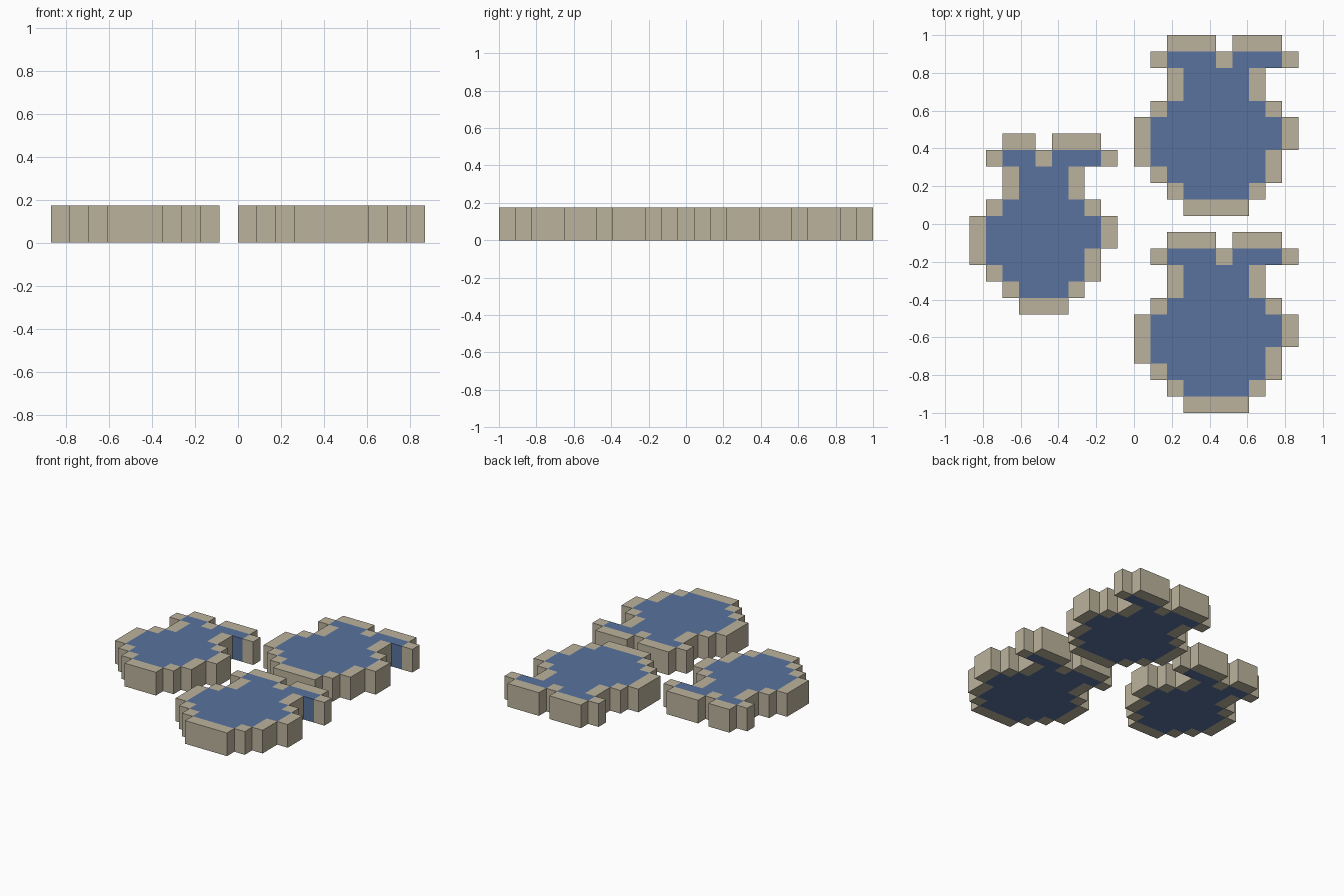
import bpy, bmesh

if "Cube" in bpy.data.objects:
    bpy.data.objects.remove(bpy.data.objects["Cube"])

U = 2 / 23          # one square cell
H = 2 * U           # tile thickness

# Fish outline on a cell grid, tail row first: R = rim, B = blue body
WIDE = ["..RRR.RRR.",
        ".RBBBRBBBR",
        "..RBBBBR..",
        "..RBBBBR..",
        ".RBBBBBBR.",
        "RBBBBBBBBR",
        "RBBBBBBBBR",
        "RBBBBBBBR.",
        ".RBBBBBBR.",
        "..RBBBBR..",
        "...RRRR..."]
NARROW = [r[:4] + r[5:] for r in WIDE]   # same fish, one column slimmer


def material(name, col):
    m = bpy.data.materials.new(name)
    m.diffuse_color = (*col, 1)
    m.use_nodes = True
    m.node_tree.nodes["Principled BSDF"].inputs["Base Color"].default_value = m.diffuse_color
    return m


MATS = [material("sand_rim", (0.50, 0.45, 0.34)),
        material("blue_body", (0.098, 0.17, 0.337))]


def fish_tile(name, rows, ox, oy):
    """Slab made of cells; walls only where a cell borders empty space."""
    cells = {(c, len(rows) - 1 - r): "RB".index(ch)
             for r, row in enumerate(rows) for c, ch in enumerate(row) if ch != "."}
    bm = bmesh.new()

    def face(pts, mat):
        f = bm.faces.new([bm.verts.new(((ox + x) * U, (oy + y) * U, z)) for x, y, z in pts])
        f.material_index = mat

    for (x, y), mat in cells.items():
        ring = [(x, y), (x + 1, y), (x + 1, y + 1), (x, y + 1)]
        face([(*p, H) for p in ring], mat)
        face([(*p, 0) for p in reversed(ring)], mat)
        for i, (dx, dy) in enumerate([(0, -1), (1, 0), (0, 1), (-1, 0)]):
            if (x + dx, y + dy) not in cells:
                a, b = ring[i], ring[(i + 1) % 4]
                face([(*a, 0), (*b, 0), (*b, H), (*a, H)], mat)

    # weld the cells and merge flat areas of one colour
    bmesh.ops.remove_doubles(bm, verts=bm.verts, dist=1e-4)
    bmesh.ops.dissolve_limit(bm, angle_limit=0.01, verts=bm.verts, edges=bm.edges,
                             delimit={'MATERIAL'})
    # keep faces simple (the rim is a ring around the body)
    bmesh.ops.triangulate(bm, faces=[f for f in bm.faces if len(f.verts) > 4])
    me = bpy.data.meshes.new(name)
    bm.to_mesh(me)
    bm.free()
    for m in MATS:
        me.materials.append(m)
    bpy.context.collection.objects.link(bpy.data.objects.new(name, me))


fish_tile("fish_tile_back", WIDE, 0, 0.5)
fish_tile("fish_tile_front", WIDE, 0, -11.5)
fish_tile("fish_tile_left", NARROW, -10, -5.5)
